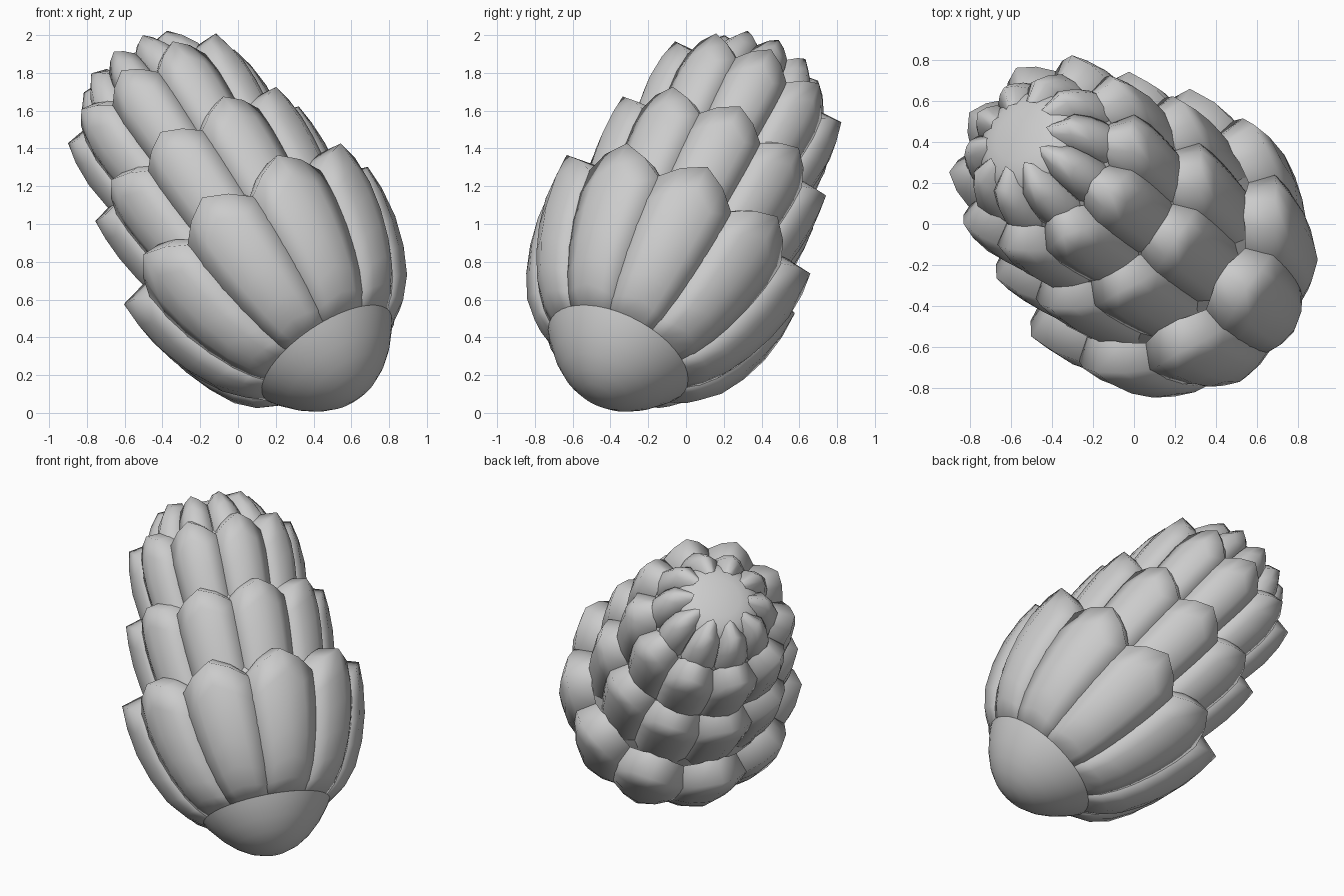
import bpy, math
from mathutils import Vector

if "Cube" in bpy.data.objects:
    bpy.data.objects.remove(bpy.data.objects["Cube"], do_unlink=True)

grey = bpy.data.materials.new("light_grey")
grey.use_nodes = True
grey.diffuse_color = (0.6, 0.6, 0.6, 1)
grey.node_tree.nodes["Principled BSDF"].inputs["Base Color"].default_value = (0.6, 0.6, 0.6, 1)

# Leaning frame of the cone: side, front and long axis
axis = Vector((-0.517, 0.395, 0.76)).normalized()
side = Vector((0.83, 0, 0.56))
side = (side - axis * side.dot(axis)).normalized()
front = side.cross(axis)
if front.y > 0:
    front = -front
CENTRE = Vector((0, 0, 1))
COLUMNS = 10
STEP = 2 * math.pi / COLUMNS


def place(t, r, angle):
    return CENTRE + axis * t + side * (r * math.sin(angle)) + front * (r * math.cos(angle))


def make(name, verts, faces):
    mesh = bpy.data.meshes.new(name)
    mesh.from_pydata(verts, [], faces)
    mesh.materials.append(grey)
    obj = bpy.data.objects.new(name, mesh)
    bpy.context.collection.objects.link(obj)
    bpy.ops.object.select_all(action="DESELECT")
    obj.select_set(True)
    bpy.context.view_layer.objects.active = obj
    bpy.ops.object.mode_set(mode="EDIT")
    bpy.ops.mesh.select_all(action="SELECT")
    bpy.ops.mesh.remove_doubles(threshold=0.0001)
    bpy.ops.mesh.normals_make_consistent(inside=False)
    bpy.ops.object.mode_set(mode="OBJECT")
    bpy.ops.object.shade_smooth()


def grid_faces(rows, cols):
    return [(i * cols + j, i * cols + j + 1, (i + 1) * cols + j + 1, (i + 1) * cols + j)
            for i in range(rows - 1) for j in range(cols - 1)]


def along(path, u):
    """Smooth point on a crest path, u from 0 to 1."""
    s = min(max(u, 0), 1) * (len(path) - 1)
    i = min(int(s), len(path) - 2)
    f = s - i
    p = [Vector(path[min(max(k, 0), len(path) - 1)]) for k in range(i - 1, i + 3)]
    return 0.5 * (2 * p[1] + (p[2] - p[0]) * f
                  + (2 * p[0] - 5 * p[1] + 4 * p[2] - p[3]) * f ** 2
                  + (3 * p[1] - p[0] - 3 * p[2] + p[3]) * f ** 3)


# Core: an egg, domed at the bottom and narrower at the top
def core():
    rows, cols, length = 25, 41, 1.195
    verts = []
    for i in range(rows):
        t = -length * math.cos(math.pi * i / (rows - 1))
        taper = 1 - 0.2 * min(max((t + 0.6) / 0.8, 0), 1)
        r = 0.625 * math.sqrt(max(1 - (t / length) ** 2, 0)) * taper
        # the upper end is flattened
        verts += [place(min(t, 1.06 + 0.3 * (t - 1.06)), r, 2 * math.pi * j / (cols - 1))
                  for j in range(cols)]
    make("core", verts, grid_faces(rows, cols))


# Scale row: domed pointed scales whose thick tips slope in to the next row
def scale_row(name, path, drop, lip, rise, width):
    rows, cols = 7, 5
    verts, faces = [], []
    for k in range(COLUMNS):
        start = len(verts)
        for i in range(-1, rows + 1):
            for j in range(-1, cols + 1):
                u = min(max(i, 0), rows - 1) / (rows - 1)
                v = 2 * min(max(j, 0), cols - 1) / (cols - 1) - 1
                t, r = along(path, u * (1 - 0.16 * abs(v)))
                r -= drop * abs(v) ** 1.4 * min(1, 0.3 + 2 * u)
                if i in (-1, rows) or j in (-1, cols):
                    r -= lip * (1 - 0.25 * abs(v))
                    t += rise if i == rows else 0
                verts.append(place(t, r, math.radians(-6) + STEP * (k + width * v)))
        faces += [tuple(start + n for n in f) for f in grid_faces(rows + 2, cols + 2)]
    make(name, verts, faces)


core()
scale_row("bottom_scales", [(-0.91, 0.42), (-0.8, 0.56), (-0.58, 0.675), (-0.32, 0.745), (-0.08, 0.755)],
          0.06, 0.16, 0.05, 0.54)
scale_row("middle_scales", [(-0.45, 0.5), (-0.2, 0.58), (0.02, 0.62), (0.23, 0.64), (0.42, 0.63)],
          0.06, 0.16, 0.05, 0.54)
scale_row("upper_scales", [(0.02, 0.45), (0.25, 0.5), (0.47, 0.535), (0.69, 0.55), (0.89, 0.515)],
          0.055, 0.15, 0.03, 0.53)
scale_row("top_scales", [(0.5, 0.36), (0.66, 0.4), (0.82, 0.42), (0.97, 0.38), (1.1, 0.29)],
          0.06, 0.12, 0.01, 0.49)
